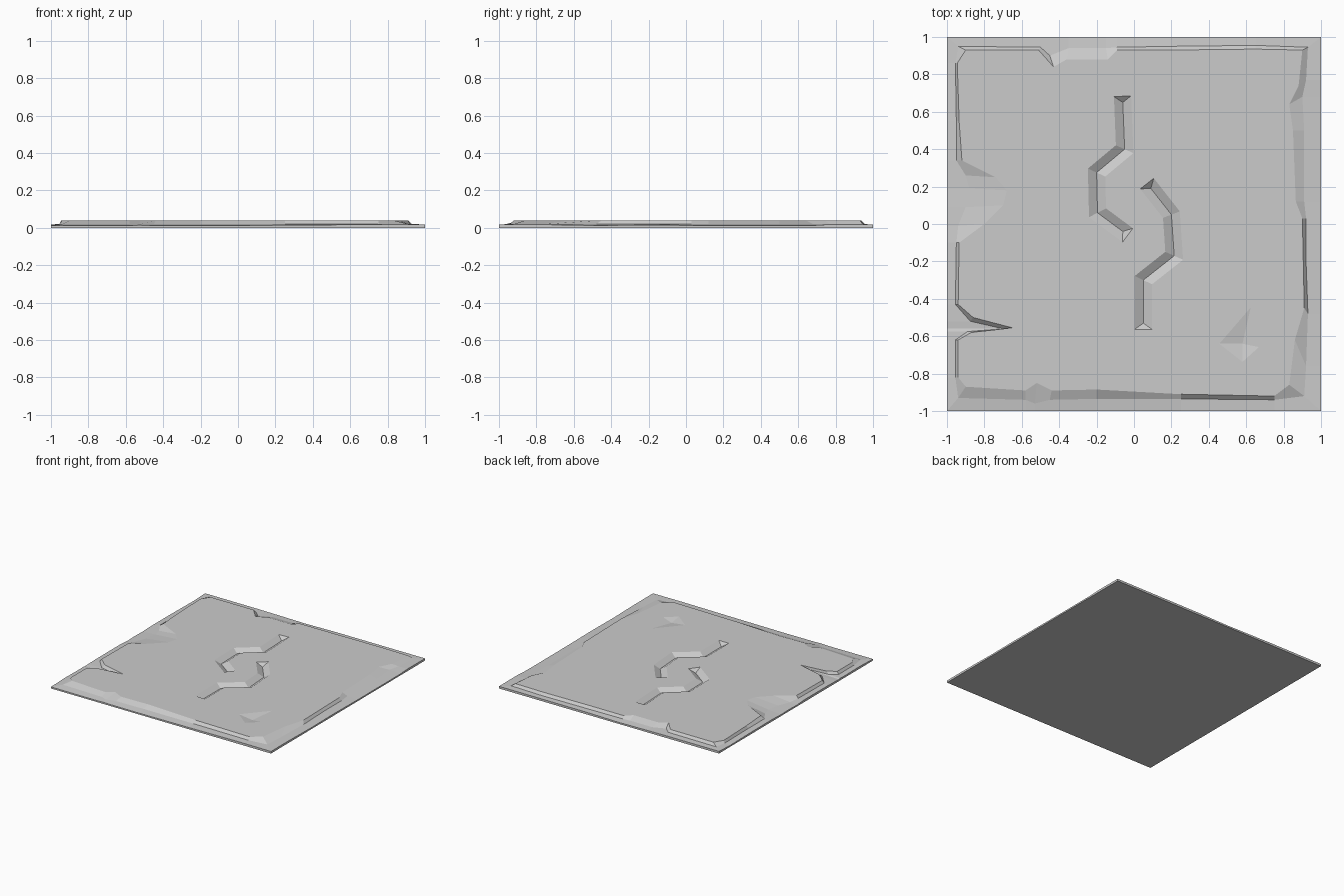
import bpy, bmesh, random
from mathutils import Vector

if "Cube" in bpy.data.objects:
    bpy.data.objects.remove(bpy.data.objects["Cube"])

random.seed(4)
TOP = 0.04

# Worn rim, per side: plateau edge (x, y) then foot of the broken edge (x, y)
front = [(-.90, -.87, -.94, -.93), (-.58, -.89, -.58, -.94), (-.52, -.85, -.53, -.96),
         (-.44, -.89, -.45, -.94), (-.20, -.885, -.20, -.935), (.25, -.91, .25, -.935),
         (.75, -.92, .75, -.94)]
right = [(.83, -.86, .91, -.92), (.86, -.62, .92, -.76), (.91, -.45, .93, -.48),
         (.905, -.20, .92, -.20), (.90, .03, .92, .03), (.865, .12, .91, .12),
         (.85, .50, .91, .50), (.83, .64, .90, .68), (.88, .74, .92, .77)]
back = [(.90, .93, .93, .945), (.65, .935, .65, .955), (.20, .93, .20, .95),
        (-.09, .93, -.09, .945), (-.14, .88, -.15, .94), (-.36, .88, -.35, .94),
        (-.43, .84, -.45, .90), (-.51, .93, -.50, .945)]
left = [(-.90, .93, -.94, .95), (-.945, .86, -.955, .86), (-.935, .55, -.95, .55),
        (-.92, .34, -.95, .34), (-.74, .25, -.90, .26), (-.68, .18, -.88, .19),
        (-.70, .10, -.90, .09), (-.80, .00, -.94, -.01), (-.935, -.10, -.95, -.10),
        (-.94, -.43, -.955, -.43), (-.86, -.50, -.875, -.52), (-.65, -.555, -.70, -.56),
        (-.87, -.58, -.89, -.575), (-.94, -.62, -.955, -.62), (-.94, -.82, -.955, -.82)]


def border(x, y):
    """Snap a foot point out to the square border."""
    sx, sy = (1 if x > 0 else -1), (1 if y > 0 else -1)
    if abs(x) > .88 and abs(y) > .88:
        return sx, sy
    return (sx, y) if abs(x) > abs(y) else (x, sy)


def make_object(name, bm):
    bmesh.ops.recalc_face_normals(bm, faces=bm.faces)
    me = bpy.data.meshes.new(name)
    bm.to_mesh(me)
    bm.free()
    ob = bpy.data.objects.new(name, me)
    bpy.context.collection.objects.link(ob)
    return ob


def make_slab():
    bm = bmesh.new()
    rings = [[], [], [], []]
    for px, py, fx, fy in front + right + back + left:
        bx, by = border(fx, fy)
        lip = random.uniform(.011, .019)
        for ring, co in zip(rings, ((bx, by, 0), (bx, by, lip), (fx, fy, .02), (px, py, TOP))):
            ring.append(bm.verts.new(co))
    n = len(rings[0])
    for lo, hi in zip(rings, rings[1:]):
        for i in range(n):
            j = (i + 1) % n
            bm.faces.new((lo[i], lo[j], hi[j], hi[i]))
    bm.faces.new(rings[3])
    bm.faces.new(rings[0][::-1])
    return make_object("stone_tile", bm)


def groove_cutter(name, path, half=.046, depth=.028, over=.01):
    """V-shaped channel with mitred bends and sloped ends."""
    bm = bmesh.new()
    pts = [Vector(p) for p in path]
    k = half * (depth + over) / depth
    rows = []
    for i, p in enumerate(pts):
        d0 = (p - pts[i - 1]).normalized() if i else (pts[1] - p).normalized()
        d1 = (pts[i + 1] - p).normalized() if i < len(pts) - 1 else d0
        t = (d0 + d1).normalized()
        side = Vector((-t.y, t.x)) * k / t.dot(d1)
        # Lips reach past the valley line at both ends
        end = -d0 * .045 if i == 0 else d1 * .045 if i == len(pts) - 1 else Vector((0, 0))
        rows.append([bm.verts.new((*q, z)) for q, z in (
            (p + side + end, TOP + over), (p, TOP - depth), (p - side + end, TOP + over))])
    for a, b in zip(rows, rows[1:]):
        for i in range(3):
            j = (i + 1) % 3
            bm.faces.new((a[i], a[j], b[j], b[i]))
    bm.faces.new(rows[0])
    bm.faces.new(rows[-1])
    return make_object(name, bm)


def dent_cutter(name, rim, tip):
    """Shallow upside-down pyramid for a chipped hollow."""
    bm = bmesh.new()
    top = [bm.verts.new((x, y, TOP + .002)) for x, y in rim]
    v = bm.verts.new(tip)
    for i in range(len(top)):
        bm.faces.new((top[i - 1], top[i], v))
    bm.faces.new(top)
    return make_object(name, bm)


slab = make_slab()

# Two interlocking carved grooves and one surface chip
cutters = [
    groove_cutter("left_groove_cutter",
                  [(-.06, .65), (-.05, .40), (-.20, .275), (-.195, .06), (-.06, -.04)]),
    groove_cutter("right_groove_cutter",
                  [(.09, .19), (.20, .05), (.215, -.17), (.05, -.30), (.05, -.53)]),
    dent_cutter("chip_cutter", [(.44, -.64), (.63, -.42), (.68, -.66), (.58, -.75)],
                (.58, -.64, .025)),
]
for c in cutters:
    m = slab.modifiers.new(c.name, 'BOOLEAN')
    m.operation, m.solver, m.object = 'DIFFERENCE', 'EXACT', c
    c.hide_render = True
    c.hide_viewport = False
    c.display_type = 'WIRE'
